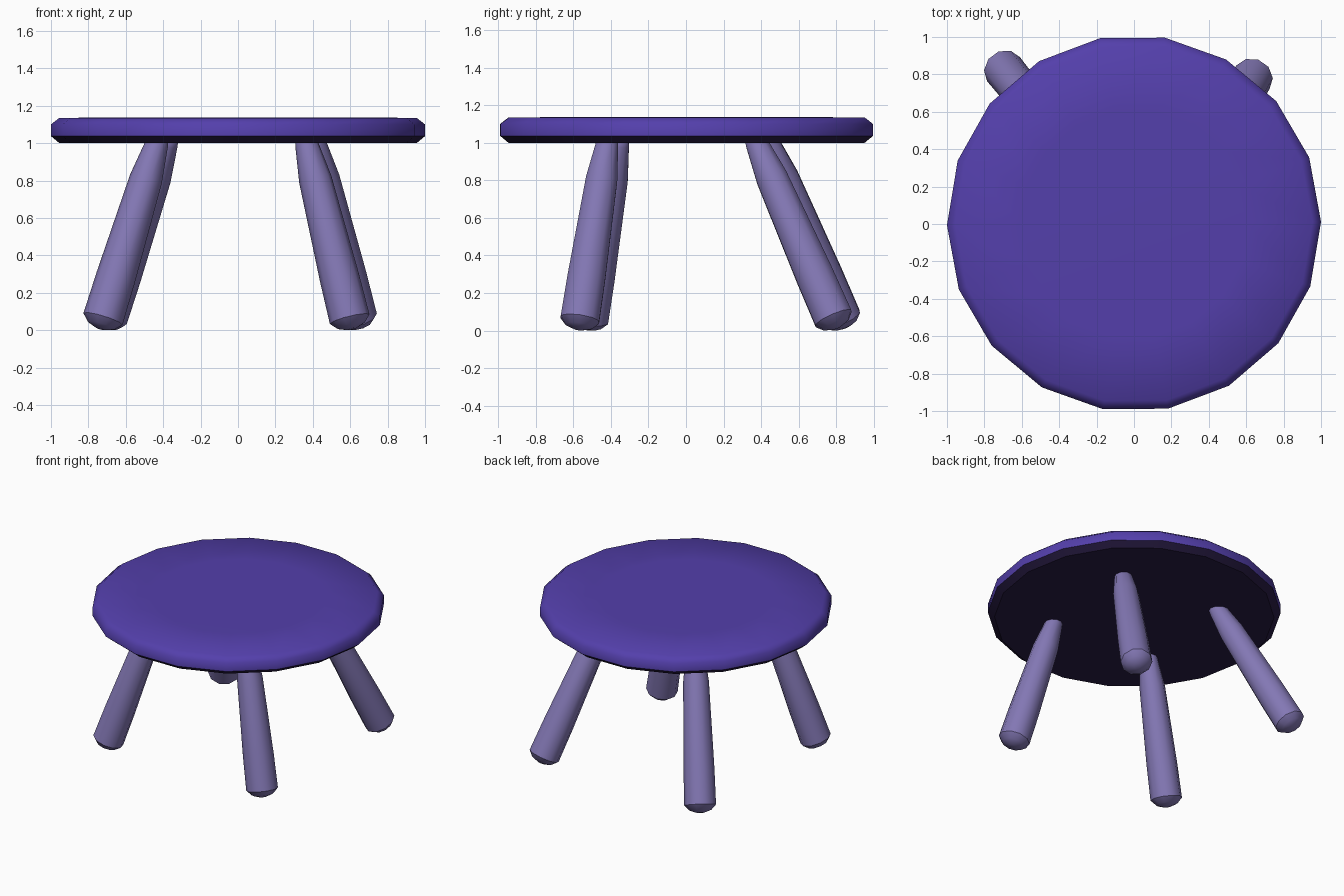
import bpy, bmesh, math
from mathutils import Vector

if "Cube" in bpy.data.objects:
    bpy.data.objects.remove(bpy.data.objects["Cube"])


def material(name, color):
    m = bpy.data.materials.new(name)
    m.diffuse_color = (*color, 1)
    m.use_nodes = True
    m.node_tree.nodes["Principled BSDF"].inputs["Base Color"].default_value = m.diffuse_color
    return m


violet = material("violet seat", (0.088, 0.050, 0.41))
dark = material("dark underside", (0.022, 0.012, 0.060))
lavender = material("lavender legs", (0.228, 0.187, 0.46))


def lathe(name, profile, sides, mats, origin=(0, 0, 0), axis=(0, 0, 1),
          turn=0.0, dark_faces=0, sharp_rings=()):
    """Revolve (radius, height) points around an axis, closing both ends."""
    bm = bmesh.new()
    rot = Vector((0, 0, 1)).rotation_difference(Vector(axis))
    origin = Vector(origin)
    rings = []
    for r, h in profile:
        ring = []
        for i in range(sides):
            a = turn + math.tau * i / sides
            p = Vector((r * math.cos(a), r * math.sin(a), h))
            ring.append(bm.verts.new(origin + rot @ p))
        rings.append(ring)
    first = bm.faces.new(rings[0][::-1])
    first.material_index = 1 if dark_faces else 0
    bm.faces.new(rings[-1])
    for k in range(len(rings) - 1):
        lo, hi = rings[k], rings[k + 1]
        for i in range(sides):
            j = (i + 1) % sides
            f = bm.faces.new((lo[i], lo[j], hi[j], hi[i]))
            f.material_index = 1 if k < dark_faces else 0
    for f in bm.faces:
        f.smooth = True
    for k in sharp_rings:
        for i in range(sides):
            bm.edges.get((rings[k][i], rings[k][(i + 1) % sides])).smooth = False
    me = bpy.data.meshes.new(name)
    bm.to_mesh(me)
    bm.free()
    for m in mats:
        me.materials.append(m)
    ob = bpy.data.objects.new(name, me)
    bpy.context.collection.objects.link(ob)
    return ob


# Round seat: chamfered rim, dark underside and lower chamfer
seat = lathe("seat",
             [(0.955, 1.0), (1.0, 1.037), (1.0, 1.10), (0.955, 1.135), (0.6, 1.137)],
             18, [violet, dark], turn=math.radians(0.5), dark_faces=1,
             sharp_rings=(0, 1))
for v in seat.data.vertices:
    v.co.y = v.co.y * 1.007 + 0.003

# Splayed tapering legs: centre of the foot ring and point where it meets the seat
legs = {
    "front_left_leg": ((-0.722, -0.517), (-0.435, -0.362)),
    "front_right_leg": ((0.597, -0.565), (0.367, -0.42)),
    "back_left_leg": ((-0.698, 0.828), (-0.382, 0.438)),
    "back_right_leg": ((0.636, 0.785), (0.41, 0.375)),
}
for name, (foot, top) in legs.items():
    a, b = Vector((*foot, 0.065)), Vector((*top, 1.0))
    d = b - a
    n = d.length
    # blunt rounded foot with a crisp rim, then the tapering shaft
    prof = [(0.025, -0.054), (0.075, -0.036), (0.109, 0.0), (0.106, 0.24 * n),
            (0.088, 0.8 * n), (0.062, n), (0.05, 1.05 * n)]
    ob = lathe(name, prof, 10, [lavender], a, d.normalized(), sharp_rings=(2,))
    # rest the foot exactly on the ground
    low = min(v.co.z for v in ob.data.vertices)
    for v in ob.data.vertices:
        v.co.z -= low
